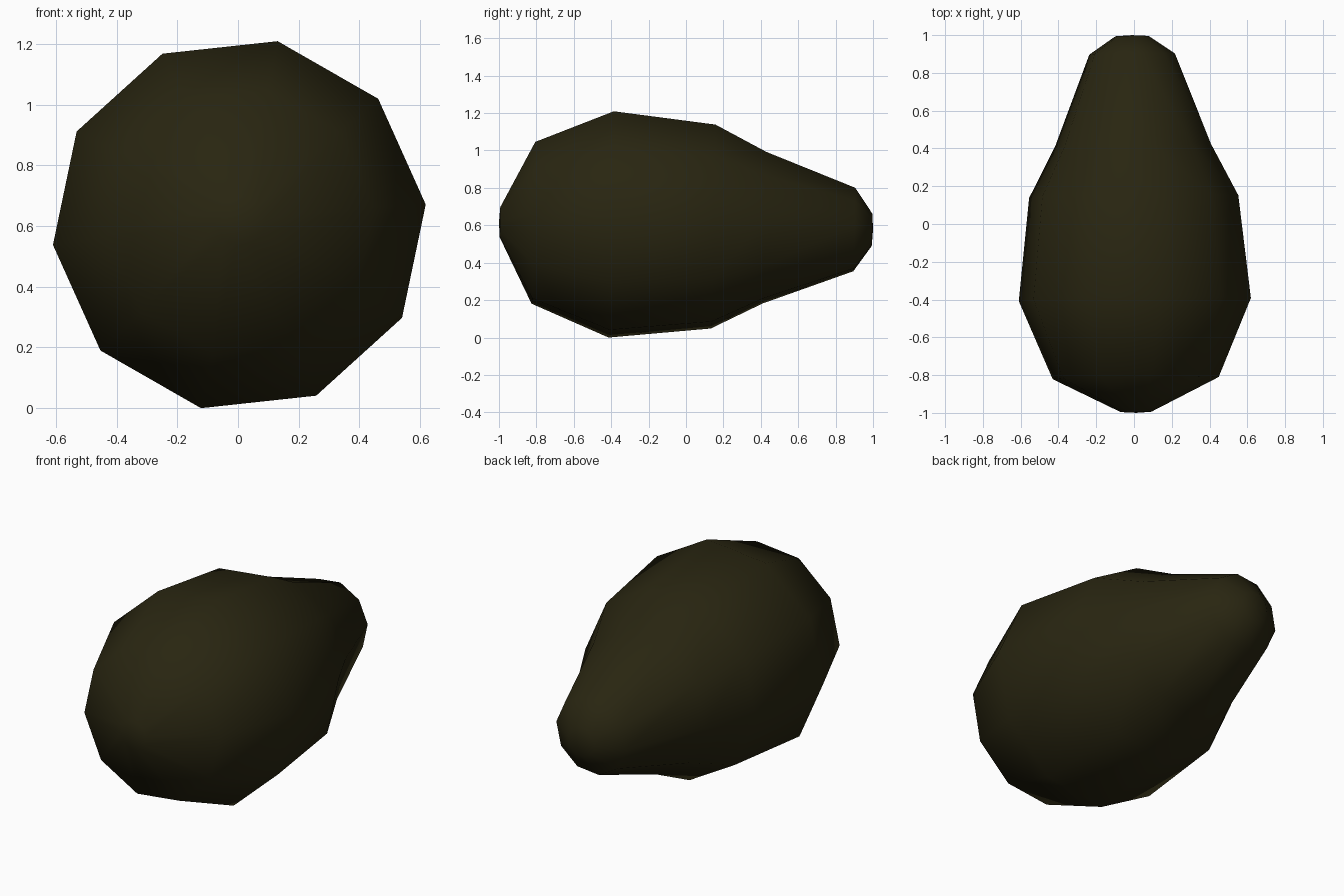
import bpy, bmesh, math
from mathutils import Matrix, Vector

if "Cube" in bpy.data.objects:
    bpy.data.objects.remove(bpy.data.objects["Cube"])

SIDES = 10
START = math.radians(6.2)      # roll of the ten-sided section
# (y along the fruit, radius) from the blunt end to the stem end
PROFILE = [(-0.995, 0.082), (-0.816, 0.442), (-0.40, 0.618), (0.145, 0.557),
           (0.42, 0.414), (0.90, 0.228), (0.995, 0.088)]

skin = bpy.data.materials.new("dark olive skin")
skin.diffuse_color = (0.0215, 0.0185, 0.0054, 1)
skin.use_nodes = True
skin.node_tree.nodes["Principled BSDF"].inputs["Base Color"].default_value = skin.diffuse_color

# Fruit body: rings lofted along y, closed with flat ends
bm = bmesh.new()
rings = []
for y, r in PROFILE:
    rings.append([bm.verts.new((r * math.cos(START + i * math.tau / SIDES), y,
                                r * math.sin(START + i * math.tau / SIDES)))
                  for i in range(SIDES)])
for a, b in zip(rings, rings[1:]):
    for i in range(SIDES):
        j = (i + 1) % SIDES
        bm.faces.new((a[i], a[j], b[j], b[i]))
# End caps as shallow fans
for ring, y in ((rings[0], -1.0), (rings[-1], 1.0)):
    tip = bm.verts.new((0, y, 0))
    for i in range(SIDES):
        bm.faces.new((ring[i], ring[(i + 1) % SIDES], tip))

# Slight tilt of the fruit as it lies
tilt = Matrix.Rotation(-0.021, 4, 'X') @ Matrix.Rotation(0.011, 4, 'Z')
bmesh.ops.transform(bm, matrix=tilt, verts=bm.verts)
low = min(v.co.z for v in bm.verts)
bmesh.ops.translate(bm, vec=Vector((0, 0, -low)), verts=bm.verts)
bmesh.ops.recalc_face_normals(bm, faces=bm.faces)
for f in bm.faces:
    f.smooth = True

mesh = bpy.data.meshes.new("avocado")
bm.to_mesh(mesh)
bm.free()
mesh.materials.append(skin)
bpy.context.collection.objects.link(bpy.data.objects.new("avocado", mesh))
